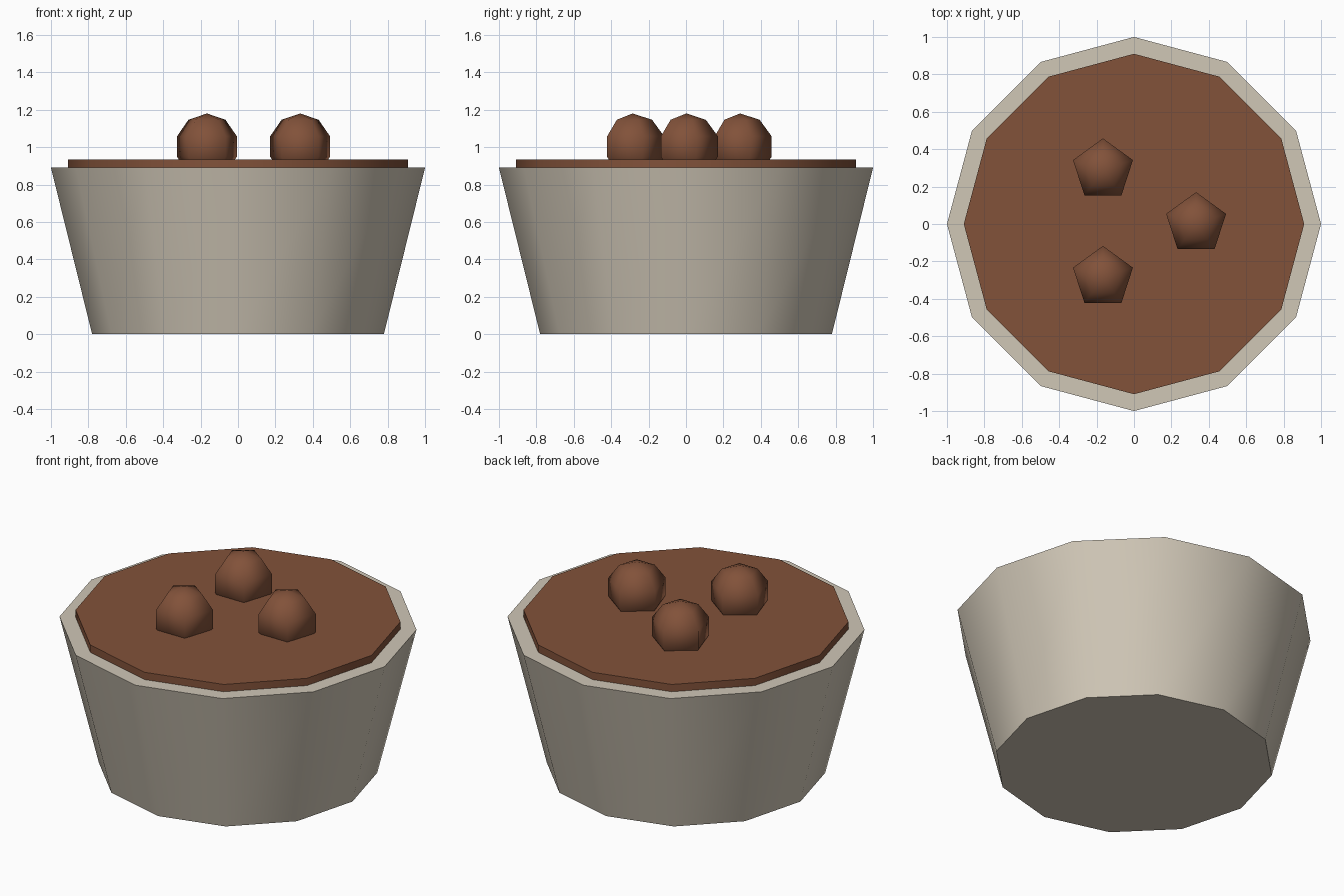
import bpy
import bmesh
from math import sin, cos, pi, radians

cube = bpy.data.objects.get("Cube")
if cube:
    bpy.data.objects.remove(cube, do_unlink=True)


def material(name, colour):
    mat = bpy.data.materials.new(name)
    mat.use_nodes = True
    mat.diffuse_color = (*colour, 1)
    mat.node_tree.nodes["Principled BSDF"].inputs["Base Color"].default_value = (*colour, 1)
    return mat


def turned(name, profile, sides, mat, smooth_angle, centre=(0, 0, 0)):
    """Closed solid turned round z from (radius, height) points, with a corner on +y."""
    bm = bmesh.new()
    rings = []
    for radius, height in profile:
        angles = [pi / 2 + 2 * pi * i / sides for i in range(sides)]
        rings.append([bm.verts.new((radius * cos(a), radius * sin(a), height)) for a in angles])
    for low, high in zip(rings, rings[1:]):
        for i in range(sides):
            j = (i + 1) % sides
            bm.faces.new((low[i], low[j], high[j], high[i]))
    bm.faces.new(rings[0][::-1])
    bm.faces.new(rings[-1])
    # Rings of zero radius collapse to poles
    bmesh.ops.remove_doubles(bm, verts=bm.verts[:], dist=0.0001)
    bmesh.ops.recalc_face_normals(bm, faces=bm.faces[:])
    mesh = bpy.data.meshes.new(name)
    bm.to_mesh(mesh)
    bm.free()
    mesh.materials.append(mat)
    obj = bpy.data.objects.new(name, mesh)
    obj.location = centre
    bpy.context.collection.objects.link(obj)
    bpy.ops.object.select_all(action="DESELECT")
    obj.select_set(True)
    bpy.context.view_layer.objects.active = obj
    bpy.ops.object.shade_smooth_by_angle(angle=radians(smooth_angle))
    return obj


cream = material("cream", (0.63, 0.57, 0.47))
chocolate = material("chocolate", (0.223, 0.084, 0.042))

# Tapered cup and the filling that stands just above its rim
turned("cup", [(0.78, 0), (1, 0.89)], 12, cream, 40)
turned("filling", [(0.91, 0.85), (0.91, 0.935)], 12, chocolate, 40)

# Three coarse balls set in a triangle on the filling
RINGS = 5
BALL = 0.177
ball_profile = [(BALL * sin(pi * k / RINGS), -BALL * cos(pi * k / RINGS)) for k in range(RINGS + 1)]
for n in range(3):
    turn = 2 * pi * n / 3
    spot = (0.332 * cos(turn), 0.332 * sin(turn) + 0.002, 1.003)
    turned(f"ball_{n + 1}", ball_profile, 5, chocolate, 90, spot)
